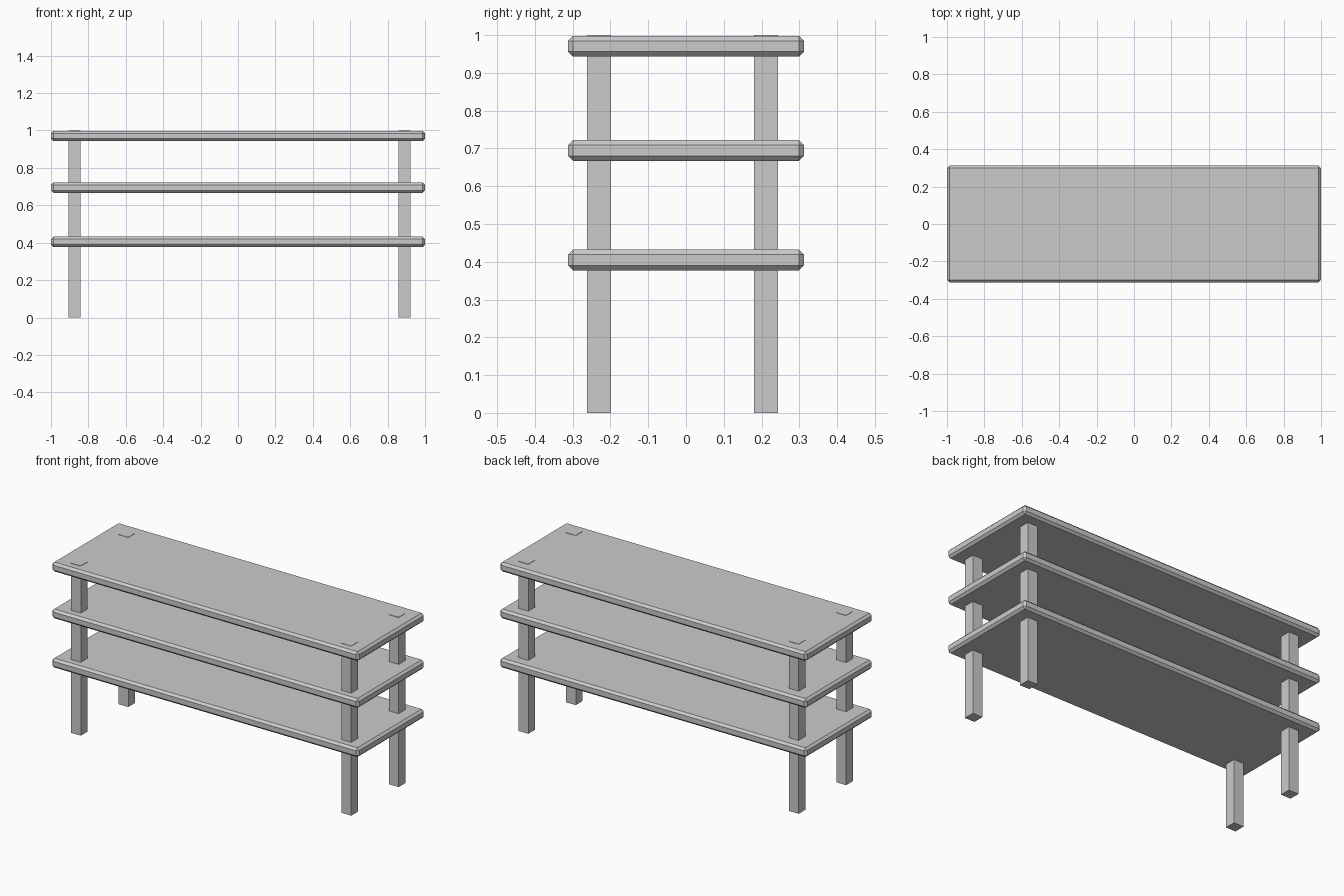
import bpy

if "Cube" in bpy.data.objects:
    bpy.data.objects.remove(bpy.data.objects["Cube"])


def box(name, lo, hi, bevel=0.0):
    size = [h - l for l, h in zip(lo, hi)]
    centre = [(h + l) / 2 for l, h in zip(lo, hi)]
    bpy.ops.mesh.primitive_cube_add(size=1, location=centre)
    ob = bpy.context.object
    ob.name = name
    ob.scale = size
    bpy.ops.object.transform_apply(location=False, rotation=False, scale=True)
    if bevel:
        mod = ob.modifiers.new("chamfer", 'BEVEL')
        mod.width = bevel
        mod.segments = 1
    return ob


# Three chamfered shelf boards
for name, top in (("bottom_shelf", 0.432), ("middle_shelf", 0.722), ("top_shelf", 0.998)):
    box(name, (-1.0, -0.312, top - 0.055), (1.0, 0.312, top), 0.013)

# Four square legs, running up through the boards and just proud of the top
half = 0.032
for side, x in (("left", -0.873), ("right", 0.889)):
    for end, y in (("front", -0.23), ("back", 0.212)):
        box(f"{end}_{side}_leg", (x - half, y - half, 0.0), (x + half, y + half, 1.0))
